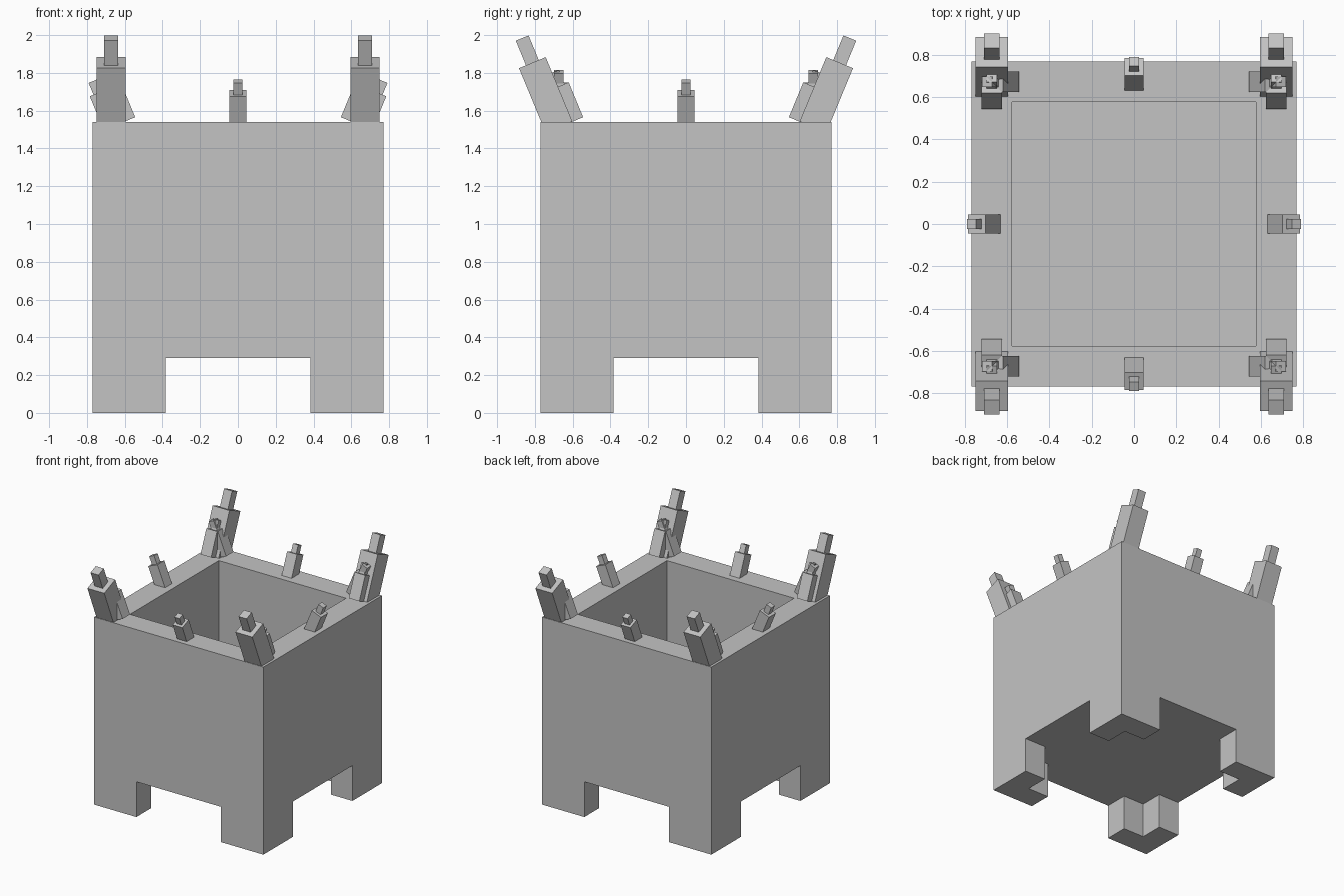
import bpy
import math
from mathutils import Matrix, Vector

cube = bpy.data.objects.get("Cube")
if cube:
    bpy.data.objects.remove(cube, do_unlink=True)

# Single stone colour
stone = bpy.data.materials.new("stone_grey")
stone.use_nodes = True
colour = (0.55, 0.55, 0.55, 1)
stone.diffuse_color = colour
bsdf = stone.node_tree.nodes["Principled BSDF"]
bsdf.inputs["Base Color"].default_value = colour
bsdf.inputs["Roughness"].default_value = 0.9

HALF, WALL, FOOT = 0.77, 0.1925, 0.29
INNER = HALF - WALL
LEAN = math.radians(22.5)


def box(name, size, bottom, frame=Matrix()):
    """Box standing on the bottom point, placed within a frame."""
    bpy.ops.mesh.primitive_cube_add(size=1)
    ob = bpy.context.object
    ob.name = name
    lift = Vector(bottom) + Vector((0, 0, size[2] / 2))
    ob.data.transform(frame @ Matrix.Translation(lift) @ Matrix.Diagonal((*size, 1)))
    ob.data.materials.append(stone)
    return ob


# Hollow tub with a raised floor and four L-shaped feet
tub = box("tub", (2 * HALF, 2 * HALF, 2 * HALF), (0, 0, 0))
cutters = [
    box("cavity_cutter", (2 * INNER, 2 * INNER, 2), (0, 0, 2 * WALL)),
    box("underside_cutter", (2 * INNER, 2 * INNER, 1 + FOOT), (0, 0, -1)),
    box("front_gap_cutter", (HALF, 2, 1 + FOOT), (0, 0, -1)),
    box("side_gap_cutter", (2, HALF, 1 + FOOT), (0, 0, -1)),
]
for cutter in cutters:
    cutter.hide_render = True
    mod = tub.modifiers.new(cutter.name, "BOOLEAN")
    mod.operation = "DIFFERENCE"
    mod.solver = "EXACT"
    mod.object = cutter
bpy.context.view_layer.objects.active = tub
for mod in list(tub.modifiers):
    bpy.ops.object.modifier_apply(modifier=mod.name)
for cutter in cutters:
    bpy.data.objects.remove(cutter, do_unlink=True)


def spike(name, base, heading, width, length, tip_width, tip_length):
    """Square post with a thinner tip, leaning outward along the heading."""
    frame = (Matrix.Translation(base) @ Matrix.Rotation(heading, 4, "Z")
             @ Matrix.Rotation(LEAN, 4, "Y"))
    box(name, (width, width, length), (0, 0, 0), frame)
    box(name + "_tip", (tip_width, tip_width, tip_length), (0, 0, length), frame)


MID = 0.673
QUARTER = math.pi / 2

# Small spikes at the middle of each rim side
for i, side in enumerate(("left", "back", "right", "front")):
    a = i * QUARTER
    spike(side + "_spike", (MID * math.cos(a), MID * math.sin(a), 1.523), a,
          0.09, 0.184, 0.047, 0.068)

# Corner clusters: one tall spike and two crossed inner ones
for sx, side in ((1, "left"), (-1, "right")):
    for sy, end in ((1, "back"), (-1, "front")):
        corner = f"{end}_{side}_corner"
        along_x = 0 if sx > 0 else math.pi
        along_y = sy * QUARTER
        spike(corner + "_tall_spike", (sx * MID, sy * MID, 1.515), along_y,
              0.153, 0.367, 0.073, 0.141)
        spike(corner + "_inner_spike_a", (sx * 0.589, sy * MID, 1.547), along_x,
              0.096, 0.2, 0.05, 0.08)
        spike(corner + "_inner_spike_b", (sx * MID, sy * 0.589, 1.547), along_y,
              0.096, 0.2, 0.05, 0.08)
